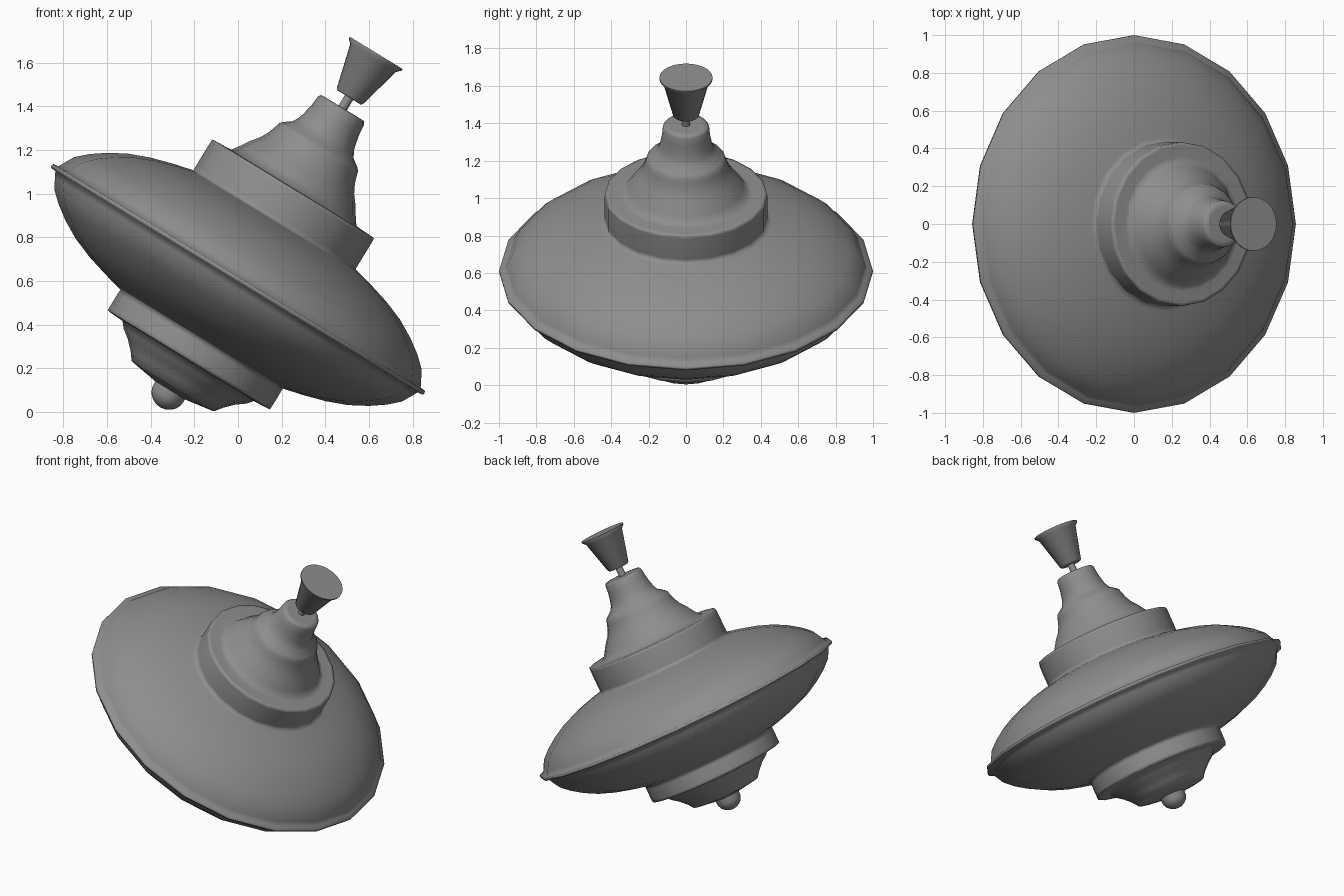
import bpy, bmesh, math
from mathutils import Matrix

if "Cube" in bpy.data.objects:
    bpy.data.objects.remove(bpy.data.objects["Cube"])

TILT = math.radians(31.4)
PLACE = Matrix.Translation((0, 0, 0.608)) @ Matrix.Rotation(TILT, 4, 'Y')

dark = bpy.data.materials.new("dark_grey")
dark.diffuse_color = (0.27, 0.27, 0.27, 1)
dark.use_nodes = True
dark.node_tree.nodes["Principled BSDF"].inputs["Base Color"].default_value = dark.diffuse_color


def lathe(name, profile, sides=20, sharp=180):
    """Spin (radius, height) points, listed bottom to top, round the tilted axis."""
    bm = bmesh.new()
    rings = []
    for r, h in profile:
        if r == 0:
            rings.append([bm.verts.new((0, 0, h))] * sides)
        else:
            rings.append([bm.verts.new((r * math.cos(2 * math.pi * i / sides),
                                        r * math.sin(2 * math.pi * i / sides), h))
                          for i in range(sides)])
    for lo, hi in zip(rings, rings[1:]):
        for i in range(sides):
            j = (i + 1) % sides
            corners = [lo[i], lo[j], hi[j], hi[i]]
            bm.faces.new(list(dict.fromkeys(corners)))
    mesh = bpy.data.meshes.new(name)
    bm.to_mesh(mesh)
    bm.free()
    mesh.materials.append(dark)
    obj = bpy.data.objects.new(name, mesh)
    bpy.context.collection.objects.link(obj)
    obj.matrix_world = PLACE
    bpy.ops.object.select_all(action='DESELECT')
    obj.select_set(True)
    bpy.context.view_layer.objects.active = obj
    bpy.ops.object.shade_smooth_by_angle(angle=math.radians(sharp))
    return obj


# Half flange and dome, the same curve above and below the rim
dome = [(1.0, 0), (0.998, 0.01), (0.972, 0.013), (0.958, 0.04), (0.932, 0.087),
        (0.88, 0.135), (0.814, 0.182), (0.73, 0.229), (0.633, 0.267),
        (0.53, 0.297), (0.46, 0.314), (0.435, 0.32)]

# Upper half: dome, collar, flared shoulder and stepped neck in one soft skin
collar = [(0.435, 0.34), (0.435, 0.47), (0.433, 0.486), (0.415, 0.487), (0.355, 0.489)]
shoulder = [(0.335, 0.492), (0.308, 0.53), (0.282, 0.571), (0.251, 0.61),
            (0.23, 0.65), (0.218, 0.685), (0.211, 0.71), (0.2, 0.722)]
neck = [(0.163, 0.749), (0.146, 0.78), (0.138, 0.81), (0.128, 0.86),
        (0.124, 0.905), (0.115, 0.919), (0.09, 0.92), (0, 0.92)]
lathe("upper_body", dome + collar + shoulder + neck)

# Lower half: the dome mirrored, with its collar and stepped foot
foot = [(0, -0.597), (0.085, -0.595), (0.2, -0.577), (0.221, -0.573), (0.25, -0.535),
        (0.29, -0.495), (0.33, -0.465), (0.352, -0.438)]
lower_collar = [(0.37, -0.437), (0.42, -0.434), (0.435, -0.432),
                (0.436, -0.415), (0.436, -0.34)]
lathe("lower_body", foot + lower_collar + [(r, -h) for r, h in reversed(dome)])

# Rounded tip
lathe("tip", [(0, -0.686), (0.025, -0.682), (0.048, -0.67), (0.066, -0.653),
              (0.077, -0.63), (0.08, -0.59)])

# Plunger stem and flared handle
lathe("stem", [(0.022, 0.9), (0.022, 0.99)])
lathe("handle", [(0, 0.976), (0.062, 0.976), (0.07, 0.983), (0.123, 1.188),
                 (0.142, 1.206), (0.142, 1.215), (0, 1.215)], sides=32, sharp=50)
